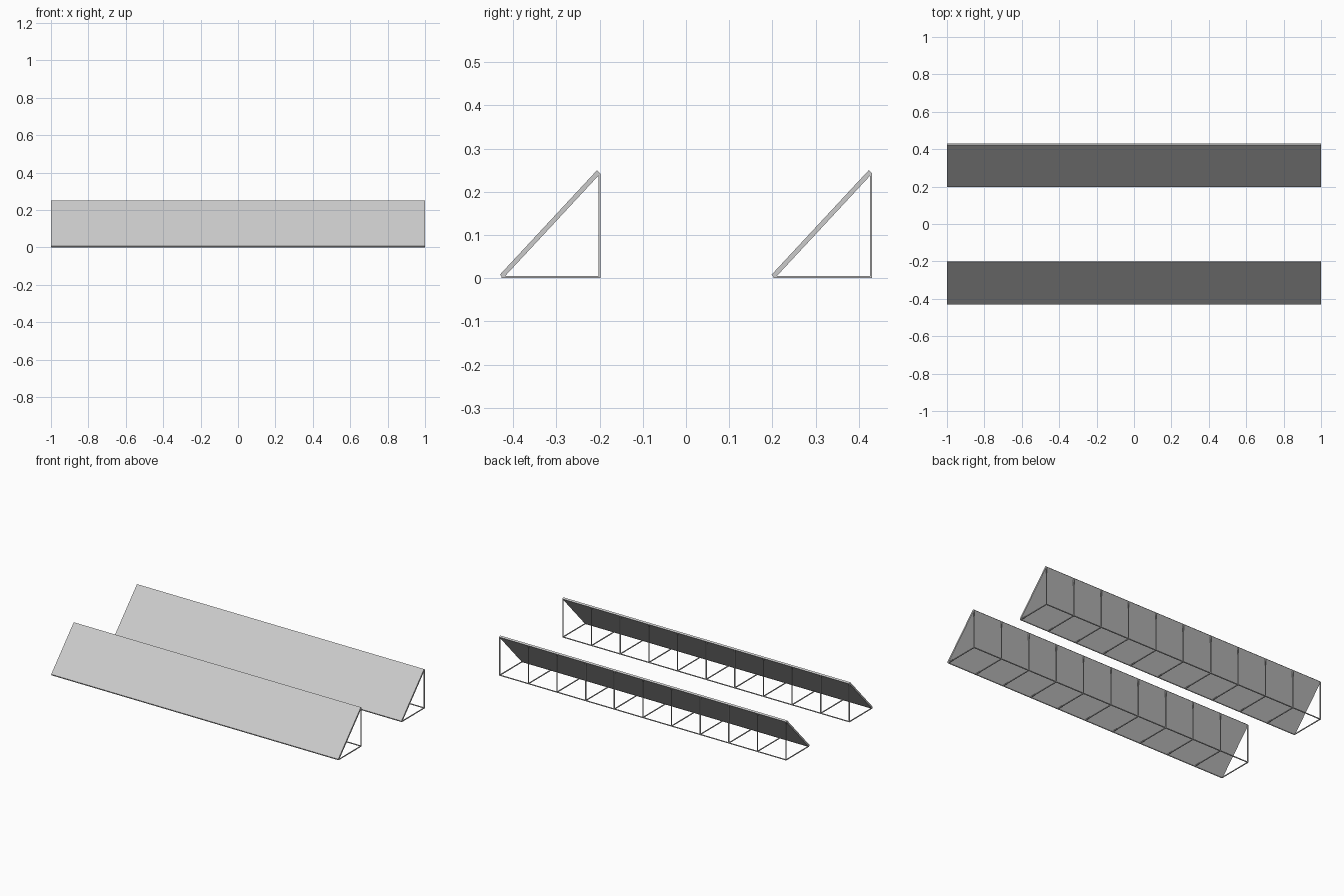
import bpy, bmesh
from mathutils import Vector

if "Cube" in bpy.data.objects:
    bpy.data.objects.remove(bpy.data.objects["Cube"])

ROD = 0.005          # square rod size
HALF = 1.0           # half length of a row
Y0, Y1 = -0.1165, 0.1165   # front and back of one row
TOP = 0.25


def finish(name, bm, y):
    bmesh.ops.recalc_face_normals(bm, faces=bm.faces)
    mesh = bpy.data.meshes.new(name)
    bm.to_mesh(mesh)
    bm.free()
    obj = bpy.data.objects.new(name, mesh)
    obj.location.y = y
    bpy.context.collection.objects.link(obj)


def add_box(bm, lo, hi):
    lo, hi = Vector(lo), Vector(hi)
    verts = bmesh.ops.create_cube(bm, size=1)["verts"]
    for v in verts:
        v.co = (lo + hi) / 2 + v.co * (hi - lo)


def panel(name, y):
    # tilted slab: rectangular section extruded along x
    bm = bmesh.new()
    section = [(Y0, 0.008), (Y0 + 0.008, 0.0005),
               (Y1, TOP - 0.0075), (Y1 - 0.008, TOP)]
    face = bm.faces.new([bm.verts.new((-HALF, a, b)) for a, b in section])
    ext = bmesh.ops.extrude_face_region(bm, geom=[face], use_keep_orig=True)
    moved = [g for g in ext["geom"] if isinstance(g, bmesh.types.BMVert)]
    bmesh.ops.translate(bm, verts=moved, vec=(2 * HALF, 0, 0))
    finish(name, bm, y)


def support_frame(name, y):
    bm = bmesh.new()
    # eleven posts with floor bars
    for i in range(11):
        x = -HALF + ROD / 2 + i * (2 * HALF - ROD) / 10
        a, b = x - ROD / 2, x + ROD / 2
        add_box(bm, (a, Y1 - ROD, 0), (b, Y1, TOP - 0.008))
        add_box(bm, (a, Y0 + 0.005, 0), (b, Y1 - ROD, ROD))
    # long rails at the back and front of the floor
    add_box(bm, (-HALF, Y1 - ROD, 0), (HALF, Y1, ROD))
    add_box(bm, (-HALF, Y0 + 0.004, 0), (HALF, Y0 + 0.004 + ROD, ROD))
    finish(name, bm, y)


# two parallel rows
for label, y in (("front", -0.3145), ("back", 0.3145)):
    panel(label + "_tilted_panel", y)
    support_frame(label + "_support_frame", y)
